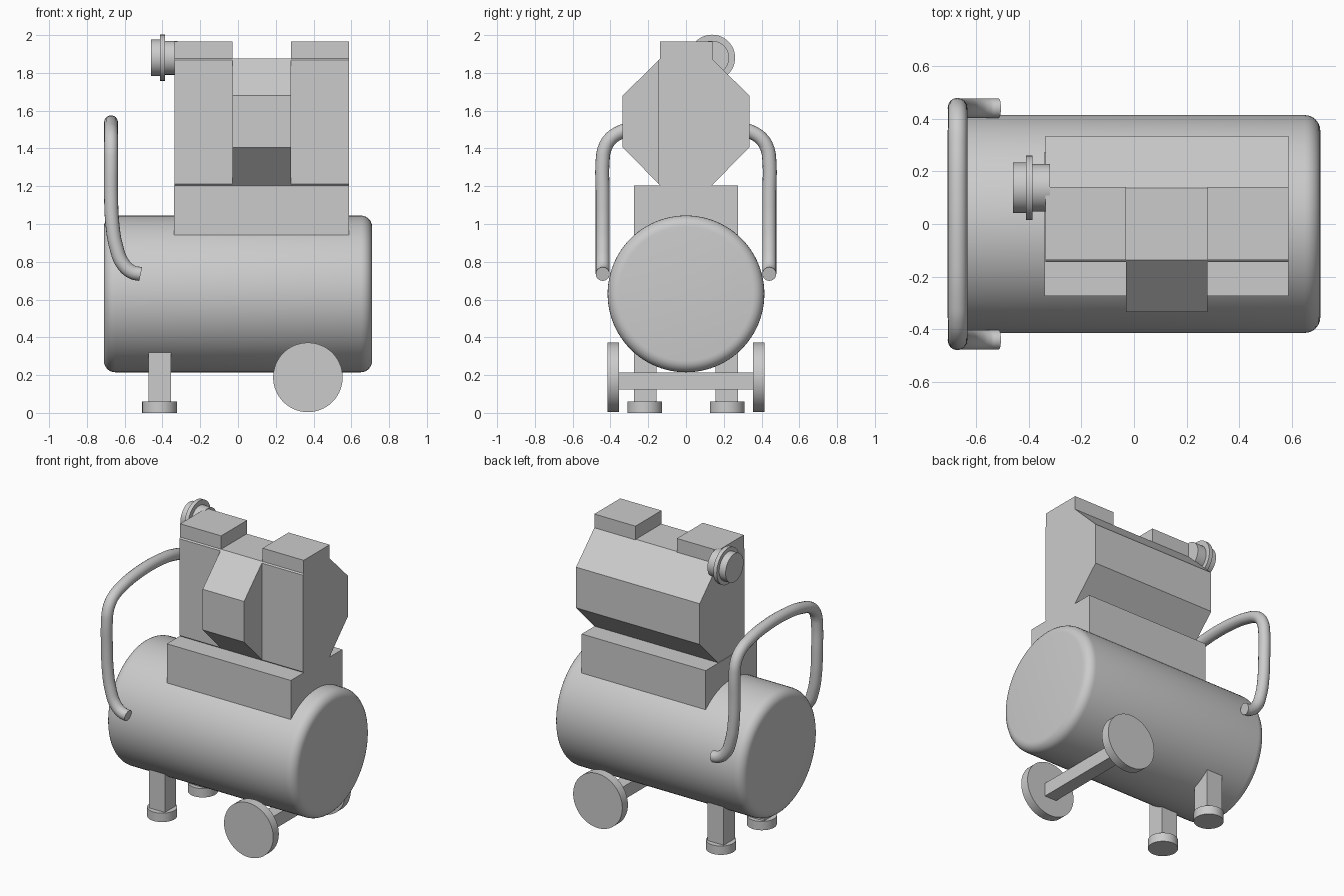
import bpy
import math
from mathutils import Vector

if "Cube" in bpy.data.objects:
    bpy.data.objects.remove(bpy.data.objects["Cube"])

GREY = bpy.data.materials.new("plain_grey")
GREY.use_nodes = True
COLOUR = (0.6, 0.6, 0.6, 1)
GREY.diffuse_color = COLOUR
GREY.node_tree.nodes["Principled BSDF"].inputs["Base Color"].default_value = COLOUR


def finish(ob, name, smooth=False):
    ob.name = ob.data.name = name
    ob.data.materials.append(GREY)
    if smooth:
        bpy.ops.object.shade_smooth_by_angle(angle=math.radians(35))
    return ob


def box(name, low, high):
    low, high = Vector(low), Vector(high)
    bpy.ops.mesh.primitive_cube_add(size=1, location=(low + high) / 2)
    ob = bpy.context.object
    ob.scale = high - low
    bpy.ops.object.transform_apply(location=False, rotation=False, scale=True)
    return finish(ob, name)


def cylinder(name, centre, radius, depth, axis):
    turn = {"x": (0, math.pi / 2, 0), "y": (math.pi / 2, 0, 0), "z": (0, 0, 0)}[axis]
    bpy.ops.mesh.primitive_cylinder_add(vertices=64, radius=radius, depth=depth,
                                        location=centre, rotation=turn)
    return finish(bpy.context.object, name, True)


def prism(name, profile, x0, x1):
    """Extrude a (y, z) outline along x."""
    n = len(profile)
    verts = [(x, y, z) for x in (x0, x1) for y, z in profile]
    faces = [tuple(reversed(range(n))), tuple(range(n, 2 * n))]
    faces += [(i, (i + 1) % n, n + (i + 1) % n, n + i) for i in range(n)]
    mesh = bpy.data.meshes.new(name)
    mesh.from_pydata(verts, [], faces)
    ob = bpy.data.objects.new(name, mesh)
    bpy.context.collection.objects.link(ob)
    return finish(ob, name)


# Air tank with rounded rims, revolved around the x axis
HALF, RADIUS, RIM = 0.71, 0.415, 0.06
rim = [(HALF - RIM + RIM * math.sin(a), RADIUS - RIM + RIM * math.cos(a))
       for a in (math.radians(d) for d in range(0, 91, 15))]
outline = [(-x, r) for x, r in reversed(rim)] + rim
SEG = 96
verts = [(x, r * math.cos(t), 0.63 + r * math.sin(t)) for x, r in outline
         for t in (2 * math.pi * k / SEG for k in range(SEG))]
faces = [(i * SEG + k, (i + 1) * SEG + k, (i + 1) * SEG + (k + 1) % SEG, i * SEG + (k + 1) % SEG)
         for i in range(len(outline) - 1) for k in range(SEG)]
last = (len(outline) - 1) * SEG
faces += [tuple(range(SEG)), tuple(last + k for k in reversed(range(SEG)))]
mesh = bpy.data.meshes.new("air_tank")
mesh.from_pydata(verts, [], faces)
mesh.flip_normals()
tank = bpy.data.objects.new("air_tank", mesh)
bpy.context.collection.objects.link(tank)
bpy.ops.object.select_all(action="DESELECT")
tank.select_set(True)
bpy.context.view_layer.objects.active = tank
finish(tank, "air_tank", True)

# Mounting block on the tank
box("mounting_block", (-0.34, -0.275, 0.94), (0.588, 0.275, 1.205))

# Compressor housing: eight-sided, cut flat at the front of both side sections
back = [(0.137, 1.205), (0.335, 1.405), (0.335, 1.68), (0.137, 1.875)]
flat_front = [(-0.137, 1.875), (-0.145, 1.867), (-0.145, 1.213), (-0.137, 1.205)]
full_front = [(-y, z) for y, z in reversed(back)]
LEFT, RIGHT, IN_R, IN_L = 0.588, -0.337, -0.03, 0.28
prism("right_housing", back + flat_front, RIGHT, IN_R)
prism("centre_housing", back + full_front, IN_R, IN_L)
prism("left_housing", back + flat_front, IN_L, LEFT)

# Raised cylinder heads
box("right_head", (RIGHT, -0.137, 1.87), (IN_R, 0.14, 1.965))
box("left_head", (IN_L, -0.137, 1.87), (LEFT, 0.14, 1.965))

# Air filter on the right side
for name, x0, x1, r in (("filter_neck", -0.39, -0.32, 0.09),
                        ("filter_flange", -0.412, -0.386, 0.122),
                        ("filter_cap", -0.46, -0.41, 0.096)):
    cylinder(name, ((x0 + x1) / 2, 0.138, 1.88), r, x1 - x0, "x")

# Bent tube handle, mirrored across y
side = [(-0.515, 0.735), (-0.56, 0.745), (-0.61, 0.79), (-0.645, 0.88),
        (-0.665, 1.0), (-0.672, 1.15), (-0.672, 1.34)]
half = [(x, 0.441, z) for x, z in side]
half += [(-0.672, y, z) for y, z in
         ((0.432, 1.395), (0.405, 1.445), (0.36, 1.48), (0.3, 1.502), (0.15, 1.53))]
path = half + [(x, -y, z) for x, y, z in reversed(half)]
curve = bpy.data.curves.new("handle", "CURVE")
curve.dimensions = "3D"
curve.bevel_depth = 0.037
curve.bevel_resolution = 6
curve.use_fill_caps = True
spline = curve.splines.new("BEZIER")
spline.resolution_u = 6
spline.bezier_points.add(len(path) - 1)
for point, co in zip(spline.bezier_points, path):
    point.co = co
    point.handle_left_type = point.handle_right_type = "AUTO"
handle = bpy.data.objects.new("handle", curve)
bpy.context.collection.objects.link(handle)
bpy.ops.object.select_all(action="DESELECT")
handle.select_set(True)
bpy.context.view_layer.objects.active = handle
bpy.ops.object.convert(target="MESH")
finish(bpy.context.object, "handle", True)

# Wheels, legs and feet on both sides
for label, s in (("front", -1), ("back", 1)):
    cylinder(label + "_wheel", (0.37, s * 0.385, 0.188), 0.184, 0.06, "y")
    box(label + "_leg", (-0.475, s * 0.215 - 0.06, 0.05), (-0.355, s * 0.215 + 0.06, 0.42))
    cylinder(label + "_foot", (-0.415, s * 0.218, 0.03), 0.092, 0.06, "z")

# Axle between the wheels
box("axle", (0.325, -0.36, 0.125), (0.415, 0.36, 0.215))
